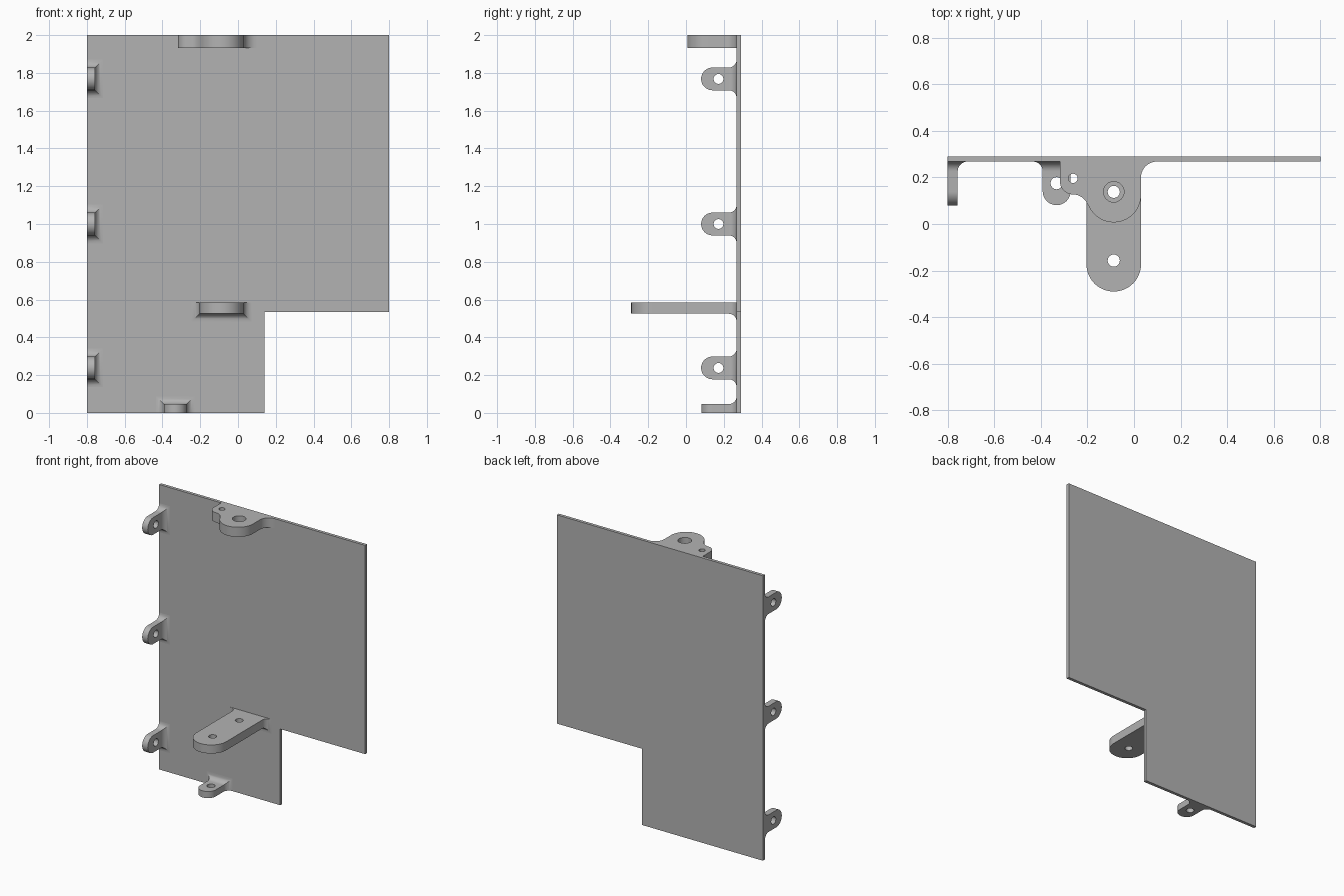
import bpy, bmesh
from math import sin, cos, pi, radians
from mathutils import Matrix, Vector

if "Cube" in bpy.data.objects:
    bpy.data.objects.remove(bpy.data.objects["Cube"])

GREY = (0.45, 0.45, 0.45, 1)
metal = bpy.data.materials.new("plain grey metal")
metal.diffuse_color = GREY
metal.use_nodes = True
metal.node_tree.nodes["Principled BSDF"].inputs["Base Color"].default_value = GREY

FACE, BACK = 0.268, 0.29   # panel front and back
FILLET = 0.042
X, Y, Z = Vector((1, 0, 0)), Vector((0, 1, 0)), Vector((0, 0, 1))


def arc(cx, cy, r, a0, a1, n=16):
    return [(cx + r * cos(radians(a0 + (a1 - a0) * i / n)),
             cy + r * sin(radians(a0 + (a1 - a0) * i / n))) for i in range(n + 1)]


def circle(cx, cy, r):
    return arc(cx, cy, r, 0, 360, 32)[:-1]


def plate(outline, holes, thick):
    """Flat plate with holes, spanning 0..thick on the third axis."""
    curve = bpy.data.curves.new("outline", 'CURVE')
    curve.dimensions = '2D'
    curve.fill_mode = 'BOTH'
    curve.extrude = thick / 2
    for pts in [outline] + holes:
        spline = curve.splines.new('POLY')
        spline.points.add(len(pts) - 1)
        for p, (x, y) in zip(spline.points, pts):
            p.co = (x, y, 0, 1)
        spline.use_cyclic_u = True
    helper = bpy.data.objects.new("outline", curve)
    mesh = bpy.data.meshes.new_from_object(helper)
    bpy.data.objects.remove(helper)
    bm = bmesh.new()
    bm.from_mesh(mesh)
    bpy.data.meshes.remove(mesh)
    bpy.data.curves.remove(curve)
    bmesh.ops.translate(bm, verts=bm.verts, vec=(0, 0, thick / 2))
    bmesh.ops.remove_doubles(bm, verts=bm.verts, dist=1e-5)
    return bm


def finish(name, bm, origin=(0, 0, 0), u=X, d=Y, w=Z):
    """Place local axes u, d, w in the world and make a shaded object."""
    turn = Matrix((u, d, w)).transposed().to_4x4()
    bm.transform(Matrix.Translation(origin) @ turn)
    bmesh.ops.remove_doubles(bm, verts=bm.verts, dist=1e-5)
    bmesh.ops.recalc_face_normals(bm, faces=bm.faces)
    mesh = bpy.data.meshes.new(name)
    bm.to_mesh(mesh)
    bm.free()
    mesh.materials.clear()
    mesh.materials.append(metal)
    ob = bpy.data.objects.new(name, mesh)
    bpy.context.collection.objects.link(ob)
    bpy.ops.object.select_all(action='DESELECT')
    ob.select_set(True)
    bpy.context.view_layer.objects.active = ob
    bpy.ops.object.shade_smooth_by_angle(angle=radians(30))
    return ob


def tab(name, origin, u, w, half, tip, thick, holes):
    """Round-ended tab whose root flares into the panel on three sides."""
    root = FACE - FILLET
    outline = [(half, root)] + arc(0, tip + half, half, 0, -180, 24) + [(-half, root)]
    bm = plate(outline, [circle(0, y, 0.026) for y in holes], thick)
    ends = [f for f in bm.faces if all(abs(v.co.y - root) < 1e-4 for v in f.verts)]
    bmesh.ops.delete(bm, geom=ends, context='FACES')
    rings = []
    steps = 8
    for i in range(steps + 1):
        a = i / steps * pi / 2
        o, y = FILLET * (1 - cos(a)), root + FILLET * sin(a)
        rings.append([bm.verts.new(c) for c in (
            (-half - o, y, 0), (half + o, y, 0),
            (half + o, y, thick + o), (-half - o, y, thick + o))])
    for a, b in zip(rings, rings[1:]):
        for k in range(4):
            n = (k + 1) % 4
            bm.faces.new((a[k], a[n], b[n], b[k]))
    return finish(name, bm, origin, u, Y, w)


# Panel with a notched lower corner
panel = plate([(-0.8, 0), (0.14, 0), (0.14, 0.535), (0.8, 0.535), (0.8, 2), (-0.8, 2)],
              [], BACK - FACE)
finish("panel", panel, (0, FACE, 0), X, Z, Y)

# Three edge tabs, the bottom tab and the long shelf
for label, z in (("lower", 0.238), ("middle", 1.0), ("upper", 1.768)):
    tab(label + "_side_tab", (-0.8, 0, z), Z, X, 0.06, 0.08, 0.043, [0.172])
tab("bottom_tab", (-0.332, 0, 0), X, Z, 0.06, 0.081, 0.046, [0.175])
tab("shelf_arm", (-0.087, 0, 0.585), X, -Z, 0.117, -0.29, 0.06, [-0.157, 0.138])

# Top bracket: main round lobe, blended into a small side lobe
outline = (arc(0.098, 0.2, 0.068, 90, 180, 10)
           + arc(-0.087, 0.124, 0.117, 0, -159, 28)
           + arc(-0.262, 0.06, 0.067, 22, 90, 8)
           + arc(-0.262, 0.183, 0.056, 270, 180, 10)
           + [(-0.318, FACE)])
bracket = plate(outline, [circle(-0.087, 0.138, 0.044), circle(-0.262, 0.196, 0.02)], 0.068)
finish("top_bracket", bracket, (0, 0, 1.932))
